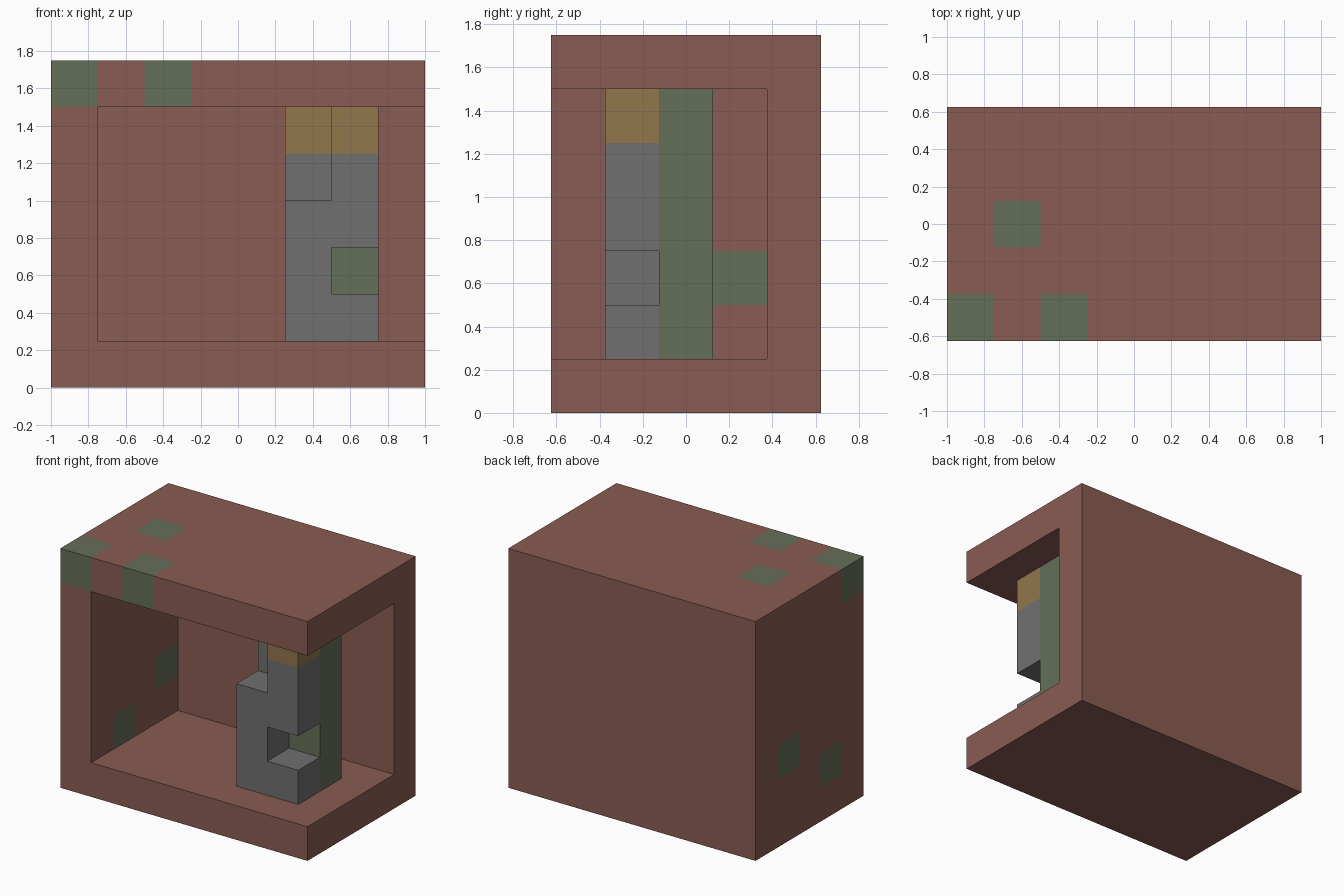
import bpy
import bmesh
from itertools import product
from mathutils import Vector

cube = bpy.data.objects.get("Cube")
if cube:
    bpy.data.objects.remove(cube, do_unlink=True)

CELL = 0.25
ORIGIN = Vector((-1, -0.625, 0))


def make_material(name, color):
    mat = bpy.data.materials.new(name)
    mat.use_nodes = True
    mat.diffuse_color = (*color, 1)
    bsdf = next(n for n in mat.node_tree.nodes if n.type == "BSDF_PRINCIPLED")
    bsdf.inputs["Base Color"].default_value = (*color, 1)
    return mat


BRICK = make_material("brick red", (0.25, 0.107, 0.084))
MOSS = make_material("moss green", (0.13, 0.156, 0.098))
STONE = make_material("stone grey", (0.162, 0.162, 0.162))
GOLD = make_material("dull gold", (0.283, 0.181, 0.07))


def block(x, y, z):
    """Set of grid cells filling half-open ranges on each axis."""
    return set(product(range(*x), range(*y), range(*z)))


# Room open at the front and on its left side
parts = {
    "floor": (block((0, 8), (0, 5), (0, 1)), BRICK),
    "ceiling": (block((0, 8), (0, 5), (6, 7)), BRICK),
    "back_wall": (block((0, 8), (4, 5), (1, 6)), BRICK),
    "side_wall": (block((0, 1), (0, 4), (1, 6)), BRICK),
}

# Statue with a notched shoulder and a hollow, backed by a moss column
shoulder_notch = block((5, 6), (1, 2), (4, 6))
hollow = block((6, 7), (1, 2), (2, 3))
moss_column = block((6, 7), (2, 3), (1, 6))
statue = block((5, 7), (1, 3), (1, 6)) - shoulder_notch - hollow - moss_column
statue_top = {c for c in statue if c[2] == 5}
parts["statue_body"] = (statue - statue_top, STONE)
parts["statue_top"] = (statue_top, GOLD)
parts["moss_column"] = (moss_column, MOSS)

# Mossy bricks set flush in the ceiling and side wall
mossy = {(0, 0, 6), (2, 0, 6), (1, 2, 6), (0, 1, 1), (0, 3, 2)}
occupied = set().union(*(cells for cells, _ in parts.values()))


def build(name, cells, base):
    """Mesh the exposed faces of a set of cells."""
    bm = bmesh.new()
    for cell in sorted(cells):
        for axis, side in product(range(3), (0, 1)):
            neighbour = list(cell)
            neighbour[axis] += 2 * side - 1
            if tuple(neighbour) in occupied:
                continue
            u, v = (axis + 1) % 3, (axis + 2) % 3
            corners = []
            for du, dv in ((0, 0), (1, 0), (1, 1), (0, 1)):
                p = Vector(cell)
                p[axis] += side
                p[u] += du
                p[v] += dv
                corners.append(bm.verts.new(ORIGIN + p * CELL))
            face = bm.faces.new(corners if side else corners[::-1])
            face.material_index = int(cell in mossy)
    bmesh.ops.remove_doubles(bm, verts=bm.verts, dist=0.001)
    mesh = bpy.data.meshes.new(name)
    mesh.materials.append(base)
    if cells & mossy:
        mesh.materials.append(MOSS)
    bm.to_mesh(mesh)
    bm.free()
    bpy.context.collection.objects.link(bpy.data.objects.new(name, mesh))


for part_name, (part_cells, part_material) in parts.items():
    build(part_name, part_cells, part_material)
